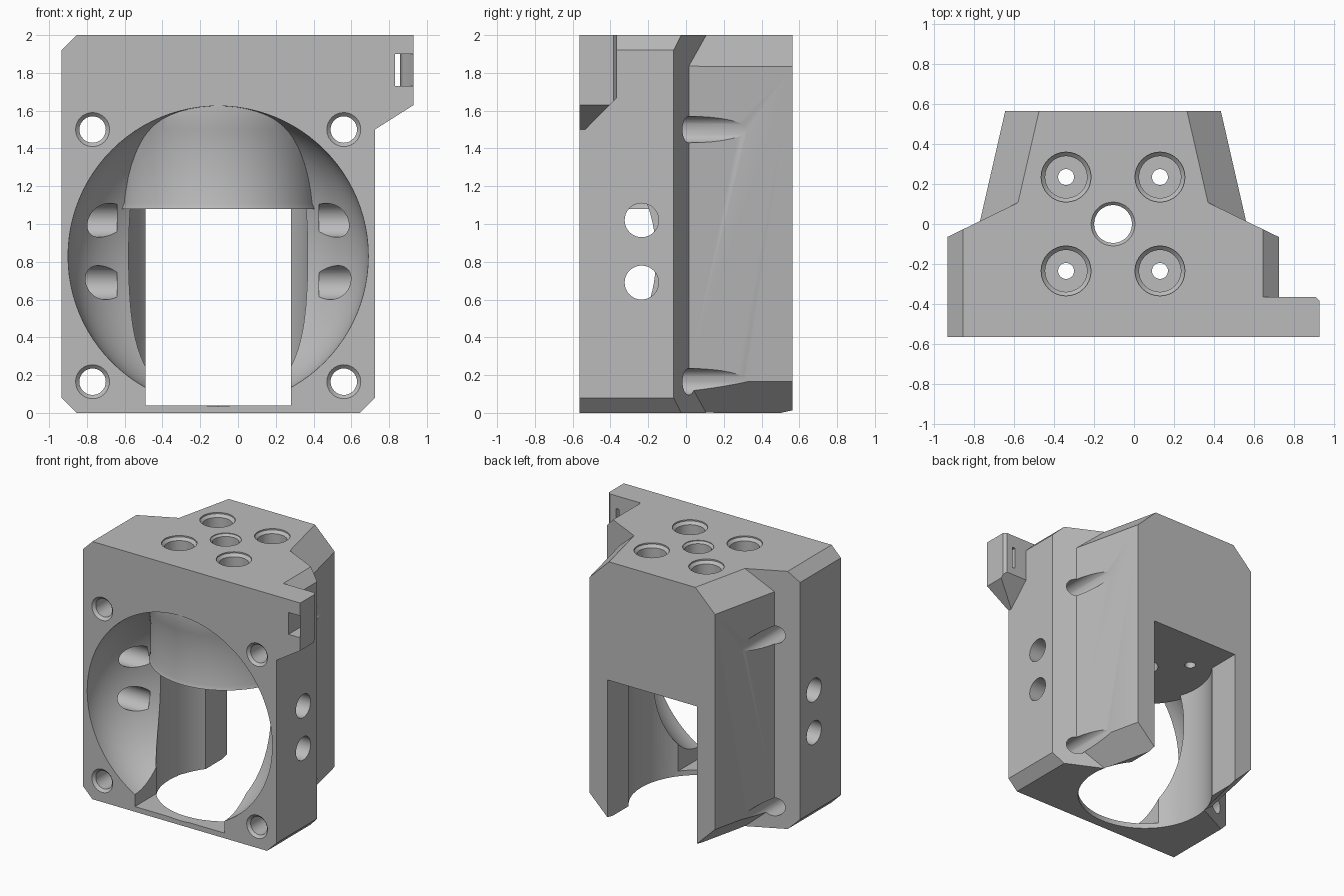
import bpy, bmesh, math
from mathutils import Vector, Matrix

if "Cube" in bpy.data.objects:
    bpy.data.objects.remove(bpy.data.objects["Cube"], do_unlink=True)

CX = -0.105          # symmetry plane of the main body
FRONT, BACK = -0.565, 0.565

grey = bpy.data.materials.new("matte grey")
grey.use_nodes = True
grey.diffuse_color = (0.5, 0.5, 0.5, 1)
grey.node_tree.nodes["Principled BSDF"].inputs["Base Color"].default_value = (0.5, 0.5, 0.5, 1)


def finish(bm, name):
    bmesh.ops.recalc_face_normals(bm, faces=bm.faces)
    mesh = bpy.data.meshes.new(name)
    bm.to_mesh(mesh)
    bm.free()
    mesh.materials.append(grey)
    ob = bpy.data.objects.new(name, mesh)
    bpy.context.collection.objects.link(ob)
    return ob


def prism(name, pts, lo, hi, axis="z", clips=()):
    """Extrude a 2D outline along z (xy points) or y (xz points), then trim by planes."""
    bm = bmesh.new()
    place = (lambda a, b: (a, b, lo)) if axis == "z" else (lambda a, b: (a, lo, b))
    face = bm.faces.new([bm.verts.new(place(*p)) for p in pts])
    step = Vector((0, 0, hi - lo)) if axis == "z" else Vector((0, hi - lo, 0))
    new = bmesh.ops.extrude_face_region(bm, geom=[face], use_keep_orig=True)["geom"]
    bmesh.ops.translate(bm, vec=step, verts=[v for v in new if isinstance(v, bmesh.types.BMVert)])
    for co, no in clips:
        geom = bm.verts[:] + bm.edges[:] + bm.faces[:]
        bmesh.ops.bisect_plane(bm, geom=geom, plane_co=co, plane_no=no, clear_outer=True)
        bmesh.ops.holes_fill(bm, edges=[e for e in bm.edges if e.is_boundary], sides=0)
    return finish(bm, name)


def lathe(name, profile, centre, axis="z", steps=64):
    """Solid of revolution from (radius, height) points along an axis."""
    bm = bmesh.new()
    rings = [[bm.verts.new((r * math.cos(a), r * math.sin(a), h))
              for a in (2 * math.pi * i / steps for i in range(steps))] for r, h in profile]
    for a, b in zip(rings, rings[1:]):
        for i in range(steps):
            j = (i + 1) % steps
            bm.faces.new((a[i], a[j], b[j], b[i]))
    bm.faces.new(rings[0])
    bm.faces.new(rings[-1])
    turn = {"z": Matrix(), "y": Matrix.Rotation(-math.pi / 2, 4, "X"),
            "x": Matrix.Rotation(math.pi / 2, 4, "Y")}[axis]
    bmesh.ops.transform(bm, matrix=Matrix.Translation(centre) @ turn, verts=bm.verts)
    return finish(bm, name)


def combine(target, tool, operation="DIFFERENCE"):
    mod = target.modifiers.new(tool.name, "BOOLEAN")
    mod.operation, mod.object, mod.solver = operation, tool, "EXACT"
    bpy.ops.object.select_all(action="DESELECT")
    bpy.context.view_layer.objects.active = target
    target.select_set(True)
    bpy.ops.object.modifier_apply(modifier=mod.name)
    bpy.data.objects.remove(tool, do_unlink=True)


def mirrored(half):
    return [(CX + x, y) for x, y in half] + [(CX - x, y) for x, y in reversed(half)]


def chamfers(x, y, z, nx, ny):
    """Four sloped trims, left and right, top and bottom."""
    return [((CX + s * x, y, h), (s * nx, ny, v))
            for s in (-1, 1) for h, v in ((2 - z, 1), (z, -1))]


# Front flange with chamfered corners and slanted back
body = prism("duct_body", mirrored([(0.83, FRONT), (0.83, -0.065), (0.47, 0.11)]),
             0, 2, clips=chamfers(0.83, 0, 0.08, 1, 0))

# Tapered rear block
rear = prism("rear_block", mirrored([(0.761, -0.4), (0.54, BACK)]), 0, 2,
             clips=chamfers(0.665, 0.02, 0.165, 0.975, 0.224))
combine(body, rear, "UNION")

# Side tab at the top of the flange
tab = prism("cable_tab", [(0.5, 1.5), (0.725, 1.5), (0.93, 1.63), (0.93, 2), (0.5, 2)],
            FRONT, -0.365, "y",
            clips=[((0.8, -0.365, 1.67), (0, 1, -1)), ((0.93, -0.385, 1.8), (1, 1, 0))])
combine(body, tab, "UNION")

# Fan bowl: half-deep ellipsoid with a round boss left standing in it
R, DEPTH = 0.795, 0.55
bowl_profile = [(R * math.cos(t), DEPTH * math.sin(t))
                for t in (math.radians(a) for a in range(0, 89, 3))]
bowl = lathe("fan_bowl", [(R, -0.1)] + bowl_profile, (CX, FRONT, 0.83), "y", 96)
boss = lathe("boss", [(0.54, 1.08), (0.53, 1.11), (0.53, 1.35), (0.535, 1.43),
                      (0.545, 1.5), (0.557, 1.56), (0.56, 1.8)], (CX, 0, 0), steps=96)
combine(bowl, boss)
combine(body, bowl)

# Vertical bore and straight slot through to the back
combine(body, lathe("bore", [(0.49, -0.1), (0.49, 1.08)], (CX, 0, 0), steps=96))
combine(body, prism("front_slot", mirrored([(0.385, -0.7), (0.385, 0.1)]), 0.04, 1.08))
combine(body, prism("rear_slot", mirrored([(0.385, 0), (0.385, 0.7)]), -0.1, 1.08))

# Countersunk fan screw holes
for s in (-1, 1):
    for z in (0.165, 1.5):
        combine(body, lathe("fan_screw_hole", [(0.09, -0.1), (0.09, 0), (0.07, 0.02), (0.07, 1.3)],
                            (CX + s * 0.665, FRONT, z), "y", 32))
    # Side access holes
    for z in (0.69, 1.02):
        combine(body, lathe("side_hole", [(0.09, -0.2), (0.09, 0.2)],
                            (CX + s * 0.735, -0.235, z), "x", 32))
    # Counterbored mounting holes in the top
    for y in (-0.235, 0.235):
        combine(body, lathe("mount_hole", [(0.04, 1), (0.04, 1.4), (0.105, 1.4), (0.105, 1.97),
                                           (0.125, 1.99), (0.125, 2.1)],
                            (CX + s * 0.235, y, 0), steps=32))

# Central top hole
combine(body, lathe("centre_hole", [(0.095, 1), (0.095, 1.98), (0.11, 1.995), (0.11, 2.1)],
                    (CX, 0, 0), steps=32))

# Cable tie slot in the tab
combine(body, prism("tie_slot", [(0.83, -0.6), (0.94, -0.6), (0.925, -0.55), (0.87, -0.47),
                                 (0.857, -0.4), (0.857, -0.3), (0.83, -0.3)], 1.73, 1.9))

bpy.ops.object.select_all(action="DESELECT")
body.select_set(True)
bpy.context.view_layer.objects.active = body
bpy.ops.object.shade_smooth_by_angle(angle=math.radians(22))
